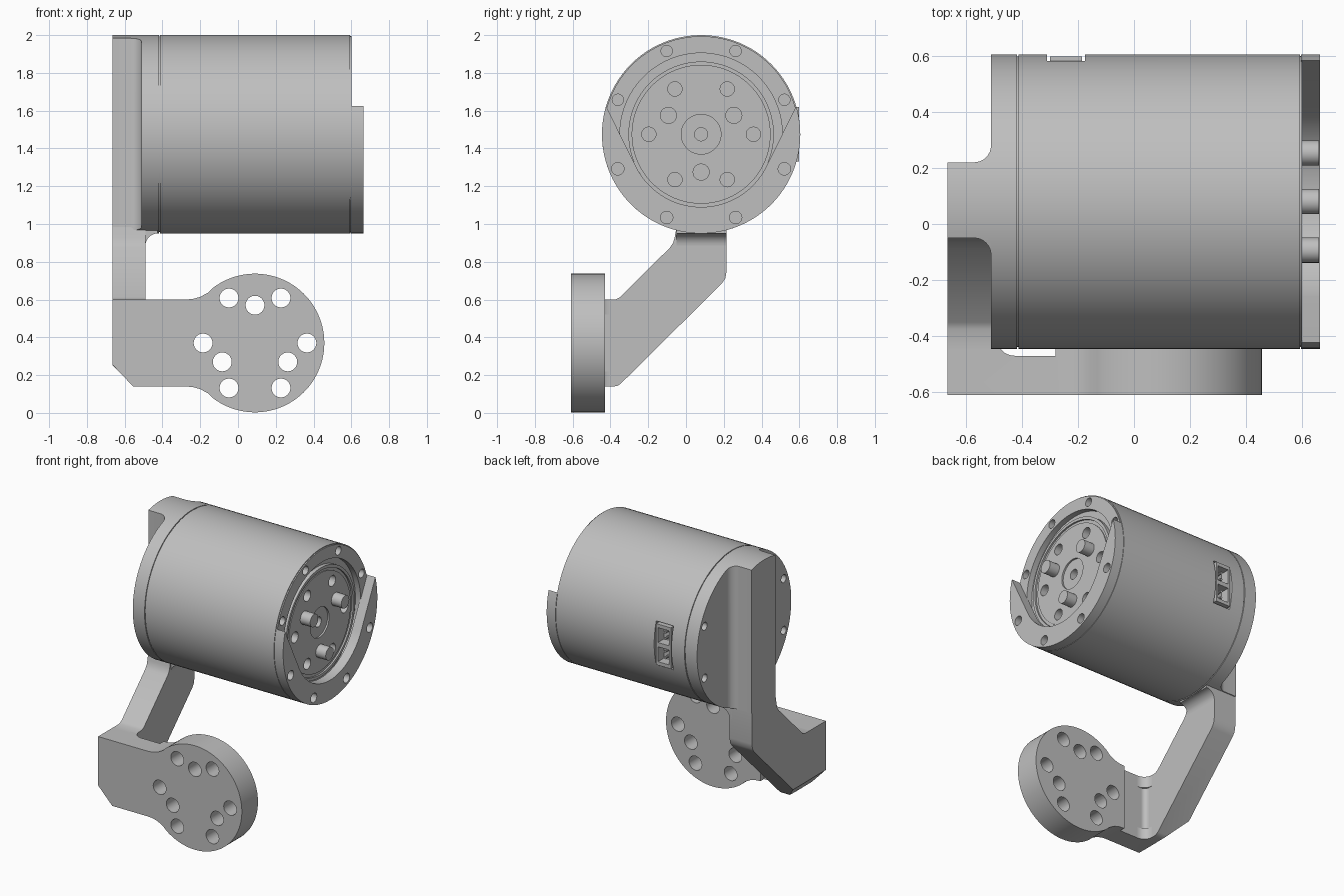
import bpy, bmesh
from math import sin, cos, radians, pi
from mathutils import Vector

if "Cube" in bpy.data.objects:
    bpy.data.objects.remove(bpy.data.objects["Cube"], do_unlink=True)

GREY = (0.52, 0.52, 0.52, 1)
metal = bpy.data.materials.new("plain grey metal")
metal.use_nodes = True
metal.diffuse_color = GREY
metal.node_tree.nodes["Principled BSDF"].inputs["Base Color"].default_value = GREY

CY, CZ, R = 0.08, 1.475, 0.525      # drum axis and radius
FX, FZ = 0.09, 0.37                 # foot disc centre


def finish(name, bm):
    bmesh.ops.recalc_face_normals(bm, faces=bm.faces)
    mesh = bpy.data.meshes.new(name)
    bm.to_mesh(mesh)
    bm.free()
    mesh.materials.append(metal)
    obj = bpy.data.objects.new(name, mesh)
    bpy.context.collection.objects.link(obj)
    return obj


def prism(name, pts, axis, lo, hi):
    """Extrude a flat outline along one axis."""
    place = {"x": lambda p: (lo, p[0], p[1]),
             "y": lambda p: (p[0], lo, p[1]),
             "z": lambda p: (p[0], p[1], lo)}[axis]
    bm = bmesh.new()
    face = bm.faces.new([bm.verts.new(place(p)) for p in pts])
    new = bmesh.ops.extrude_face_region(bm, geom=[face])["geom"]
    shift = Vector([hi - lo if a == axis else 0 for a in "xyz"])
    bmesh.ops.translate(bm, vec=shift,
                        verts=[v for v in new if isinstance(v, bmesh.types.BMVert)])
    return finish(name, bm)


def arc(cx, cy, r, a, b, n):
    return [(cx + r * cos(radians(a + (b - a) * i / n)),
             cy + r * sin(radians(a + (b - a) * i / n))) for i in range(n + 1)]


def rod(name, axis, cx, cy, r, lo, hi, n=24):
    return prism(name, arc(cx, cy, r, 0, 360, n)[:-1], axis, lo, hi)


def box(name, x0, x1, y0, y1, z0, z1):
    return prism(name, [(x0, y0), (x1, y0), (x1, y1), (x0, y1)], "z", z0, z1)


def lathe(name, profile):
    """Spin (x, radius) points around the drum axis."""
    bm = bmesh.new()
    verts = [bm.verts.new((x, CY, CZ + r)) for x, r in profile]
    edges = [bm.edges.new(pair) for pair in zip(verts, verts[1:])]
    bmesh.ops.spin(bm, geom=verts + edges, cent=(0, CY, CZ), axis=(1, 0, 0),
                   angle=2 * pi, steps=96)
    bmesh.ops.remove_doubles(bm, verts=bm.verts, dist=0.0001)
    return finish(name, bm)


def combine(obj, cutters, operation="DIFFERENCE"):
    for cutter in cutters:
        cutter.hide_render = True
        mod = obj.modifiers.new("cut", "BOOLEAN")
        mod.operation, mod.solver, mod.object = operation, "EXACT", cutter
        bpy.context.view_layer.objects.active = obj
        bpy.ops.object.modifier_apply(modifier=mod.name)
        bpy.data.objects.remove(cutter, do_unlink=True)


def ring_holes(angles, ring, r, lo, hi, axis="x", cx=CY, cy=CZ):
    return [rod("hole", axis, cx + ring * cos(radians(a)), cy + ring * sin(radians(a)),
                r, lo, hi) for a in angles]


# Drum with seam grooves and stepped rotor face
drum = lathe("motor_drum", [
    (-0.51, 0), (-0.51, R), (-0.418, R), (-0.418, 0.518), (-0.412, 0.518),
    (-0.412, R), (0.592, R), (0.592, 0.519), (0.6, 0.519), (0.6, 0.43),
    (0.56, 0.43), (0.56, 0.385), (0.588, 0.385), (0.588, 0.365), (0.576, 0.365),
    (0.576, 0.345), (0.582, 0.345), (0.582, 0.105), (0.57, 0.105), (0.57, 0)])
rim = [22.5 + 45 * i for i in range(8)]
hexagon = range(0, 360, 60)
combine(drum,
        ring_holes(rim[:4], 0.477, 0.03, 0.55, 0.7)
        + ring_holes(hexagon, 0.277, 0.038, 0.52, 0.7)
        + ring_holes([0], 0, 0.035, 0.5, 0.7)
        + ring_holes([rim[0], rim[3], rim[4], rim[7]], 0.477, 0.028, -0.6, -0.46)
        + [box("socket_pocket", -0.31, -0.175, 0.5, 0.7, 1.32, 1.63)])

# Raised lower half of the front flange
flange = prism("front_flange", arc(CY, CZ, R, 16.5, -196.5, 64)
               + arc(CY, CZ, 0.385, -152, -28, 40), "x", 0.595, 0.664)
combine(flange, ring_holes(rim[4:], 0.477, 0.033, 0.56, 0.7))

# Drive pins
for i, pin in enumerate(ring_holes((30, 150, 270), 0.2, 0.045, 0.56, 0.66)):
    pin.name = f"drive_pin_{i + 1}"

# Connector on the back of the drum
socket = box("connector_housing", -0.3, -0.185, 0.49, 0.598, 1.33, 1.62)
combine(socket, [box("cell", -0.285, -0.2, 0.53, 0.7, z, z + 0.105)
                 for z in (1.355, 1.49)])
for i, z in enumerate((1.385, 1.43, 1.52, 1.565)):
    rod(f"connector_pin_{i + 1}", "y", -0.242, z, 0.009, 0.52, 0.58, 10)

# Backing bar, flared into the drum end and trimmed to its round outline
bar = prism("backing_bar",
            [(-0.665, -0.05), (-0.665, 0.22)] + arc(-0.57, 0.28, 0.06, -90, 0, 8)
            + [(-0.5, 0.28), (-0.5, -0.11)] + arc(-0.57, -0.11, 0.06, 0, 90, 8),
            "z", 0.9, 2.05)
combine(bar, [rod("trim", "x", CY, CZ, R, -0.8, -0.3, 96)], "INTERSECT")

# Cranked arm from the bar down to the foot
arm = prism("cranked_arm", [
    (-0.05, 0.985), (-0.06, 0.93), (-0.068, 0.9), (-0.085, 0.875), (-0.35, 0.612),
    (-0.375, 0.6), (-0.45, 0.6), (-0.45, 0.14), (-0.385, 0.14), (-0.365, 0.142),
    (-0.345, 0.155), (0.19, 0.685), (0.208, 0.712), (0.215, 0.75), (0.215, 0.985)],
    "x", -0.665, -0.49)
combine(arm, [prism("chamfer", [(-0.7, 0.1), (-0.515, 0.1), (-0.7, 0.29)],
                    "y", -0.7, 0)])
prism("arm_fillet", [(-0.51, 0.985), (-0.51, 0.885)]
      + arc(-0.425, 0.885, 0.065, 180, 90, 8) + [(-0.425, 0.985)], "y", -0.05, 0.215)

# Foot: bar blending into a drilled disc
upper = [(-0.665, 0.6), (-0.28, 0.6), (-0.24, 0.603), (-0.2, 0.614), (-0.16, 0.636)]
lower = [(x, 2 * FZ - z) for x, z in reversed(upper[1:])]
foot = prism("foot_plate", upper + arc(FX, FZ, 0.367, 127, -127, 72) + lower
             + [(-0.555, 0.14), (-0.665, 0.255)], "y", -0.61, -0.43)
combine(foot,
        ring_holes(hexagon, 0.275, 0.05, -0.7, -0.3, "y", FX, FZ)
        + ring_holes((90, 210, 330), 0.2, 0.05, -0.7, -0.3, "y", FX, FZ)
        + [box("relief", -0.49, -0.28, -0.47, -0.3, 0, 0.8)])

# Inside corner fillets between arm and foot, slimmer in the middle
for name, r, z0, z1 in (("corner_fillet_low", 0.065, 0.14, 0.22),
                        ("corner_fillet_mid", 0.035, 0.22, 0.52),
                        ("corner_fillet_top", 0.065, 0.52, 0.6)):
    prism(name, [(-0.5, -0.48), (-0.5, -0.47 + r)]
          + arc(-0.49 + r, -0.47 + r, r, 180, 270, 8) + [(-0.49 + r, -0.48)],
          "z", z0, z1)

# Smooth round surfaces, keep edges sharp
bpy.ops.object.select_all(action="DESELECT")
for obj in bpy.context.collection.objects:
    if obj.type == "MESH":
        obj.select_set(True)
        bpy.context.view_layer.objects.active = obj
bpy.ops.object.shade_smooth_by_angle(angle=radians(30))
